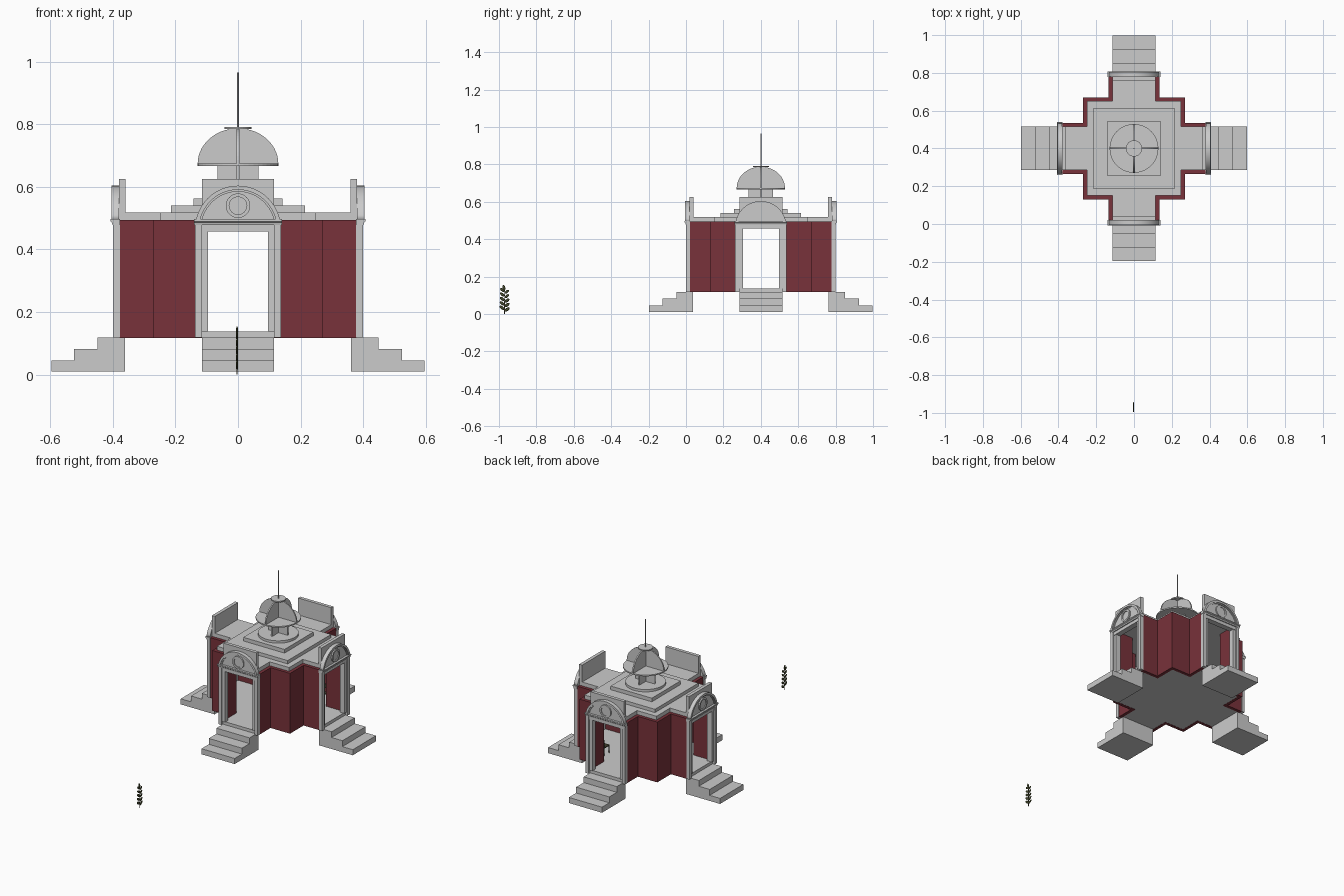
import bpy, bmesh, math
from mathutils import Matrix, Vector

if "Cube" in bpy.data.objects:
    bpy.data.objects.remove(bpy.data.objects["Cube"])

CENTRE = Matrix.Translation((0, 0.4, 0))


def material(name, rgb):
    m = bpy.data.materials.new(name)
    m.diffuse_color = (*rgb, 1)
    m.use_nodes = True
    m.node_tree.nodes["Principled BSDF"].inputs["Base Color"].default_value = m.diffuse_color
    return m


MAROON = material("maroon_paint", (0.19, 0.032, 0.043))
LEAF = material("leaf_green", (0.07, 0.08, 0.03))
STEM = material("stem_brown", (0.05, 0.045, 0.025))


def place(name, me, mat=None, turns=1, base=CENTRE):
    """Link the mesh once, or as copies turned by quarter turns around the pavilion."""
    if mat:
        me.materials.append(mat)
    obs = []
    for i in range(turns):
        ob = bpy.data.objects.new(name if turns == 1 else f"{name}_{i + 1}", me)
        ob.matrix_world = base @ Matrix.Rotation(i * math.pi / 2, 4, 'Z')
        bpy.context.collection.objects.link(ob)
        obs.append(ob)
    return obs


def prism(name, pts, plane, a, b, **kw):
    """Extrude a closed 2D profile in the given plane from a to b."""
    put = {'xy': lambda u, v: (u, v, a), 'xz': lambda u, v: (u, a, v),
           'yz': lambda u, v: (a, u, v)}[plane]
    axis = {'xy': (0, 0, 1), 'xz': (0, 1, 0), 'yz': (1, 0, 0)}[plane]
    bm = bmesh.new()
    f = bm.faces.new([bm.verts.new(put(u, v)) for u, v in pts])
    ext = bmesh.ops.extrude_face_region(bm, geom=[f], use_keep_orig=True)
    bmesh.ops.translate(bm, vec=Vector(axis) * (b - a),
                        verts=[g for g in ext['geom'] if isinstance(g, bmesh.types.BMVert)])
    bmesh.ops.recalc_face_normals(bm, faces=bm.faces)
    me = bpy.data.meshes.new(name)
    bm.to_mesh(me)
    bm.free()
    return place(name, me, **kw)


def box(name, x0, x1, y0, y1, z0, z1, **kw):
    return prism(name, [(x0, y0), (x1, y0), (x1, y1), (x0, y1)], 'xy', z0, z1, **kw)


def arc(r, cz, a0, a1, n=24, cx=0):
    return [(cx + r * math.cos(math.radians(a0 + (a1 - a0) * i / n)),
             cz + r * math.sin(math.radians(a0 + (a1 - a0) * i / n))) for i in range(n + 1)]


def circle(r, cz=0, n=32):
    return arc(r, cz, 0, 360, n)[:-1]


def plus(core, arm, reach):
    """Cross-shaped footprint."""
    q = [(arm, -reach), (arm, -core), (core, -core), (core, -arm), (reach, -arm)]
    out = []
    for i in range(4):
        c, s = [(1, 0), (0, 1), (-1, 0), (0, -1)][i]
        out += [(x * c - y * s, x * s + y * c) for x, y in q]
    return out


# floor and corner walls
prism("floor", plus(0.262, 0.13, 0.385), 'xy', 0.118, 0.137)
prism("corner_wall",
      [(.135, -.38), (.135, -.27), (.27, -.27), (.27, -.135), (.38, -.135),
       (.38, -.115), (.25, -.115), (.25, -.25), (.115, -.25), (.115, -.38)],
      'xy', 0.117, 0.495, mat=MAROON, turns=4)

# stairs on the four sides
prism("stairs",
      [(-.362, .01), (-.597, .01), (-.597, .045), (-.525, .045), (-.525, .082),
       (-.45, .082), (-.45, .118), (-.362, .118)], 'yz', -0.115, 0.115, turns=4)

# doorways: pilasters, inner jambs, lintel, cornice
for side, s in (("left", -1), ("right", 1)):
    def sbox(name, x0, x1, *r):
        box(name, *sorted((s * x0, s * x1)), *r, turns=4)
    sbox(f"pilaster_{side}", 0.115, 0.137, -0.40, -0.378, 0.118, 0.49)
    sbox(f"door_jamb_{side}", 0.096, 0.115, -0.392, -0.36, 0.137, 0.459)
box("lintel", -0.115, 0.115, -0.395, -0.36, 0.457, 0.495, turns=4)
prism("cornice", [(-.378, .478), (-.401, .478), (-.403, .486), (-.408, .490),
                  (-.408, .497), (-.378, .497)], 'yz', -0.14, 0.14, turns=4)

# arched pediment with round medallion
bulge = arc(0.135, 0.468, 12, 168)
prism("tympanum", bulge, 'xz', -0.394, -0.38, turns=4)
for nm, ro, ri, front in (("arch_moulding", 0.137, 0.124, -0.405),
                          ("arch_inner_moulding", 0.124, 0.118, -0.399)):
    obs = prism(nm, arc(ro, 0.467, 12, 168) + arc(ri, 0.467, 168, 12),
                'xz', front, -0.38, turns=4)
    for p in obs[0].data.polygons:
        p.use_smooth = len(p.vertices) == 4 and abs(p.normal.y) < 0.5


def ring(name, ro, ri, cz, y0, y1, n=32):
    bm = bmesh.new()
    loops = []
    for r, y in ((ro, y0), (ro, y1), (ri, y1), (ri, y0)):
        loops.append([bm.verts.new((u, y, v)) for u, v in circle(r, cz, n)])
    for k in range(4):
        A, B = loops[k], loops[(k + 1) % 4]
        for i in range(n):
            j = (i + 1) % n
            bm.faces.new((A[i], A[j], B[j], B[i]))
    bmesh.ops.recalc_face_normals(bm, faces=bm.faces)
    me = bpy.data.meshes.new(name)
    bm.to_mesh(me)
    bm.free()
    place(name, me, turns=4)


ring("medallion_ring", 0.039, 0.028, 0.540, -0.402, -0.39)
prism("medallion", circle(0.028, 0.540), 'xz', -0.397, -0.39, turns=4)

# roof slab, parapets and stepped platform
prism("roof", plus(0.25, 0.115, 0.362), 'xy', 0.493, 0.519)
box("parapet", -0.115, 0.115, -0.381, -0.36, 0.493, 0.625, turns=4)
box("roof_step_lower", -0.215, 0.215, -0.215, 0.215, 0.519, 0.540)
box("roof_step_upper", -0.143, 0.143, -0.143, 0.143, 0.540, 0.563)

# open cupola made of discs and crossed plates
prism("drum_disc", circle(0.115, n=48), 'xy', 0.563, 0.578)
dome = arc(0.129, 0, 0, 180, 28)
dome = [(x, 0.674 + z * 0.88) for x, z in dome]
for nm, plane in (("across", 'xz'), ("along", 'yz')):
    prism(f"drum_plate_{nm}", [(-.066, .577), (.066, .577), (.066, .668), (-.066, .668)],
          plane, -0.004, 0.004)
    prism(f"dome_plate_{nm}", dome, plane, -0.004, 0.004)
prism("dome_disc", circle(0.129, n=48), 'xy', 0.667, 0.675)
prism("cap_disc", circle(0.043), 'xy', 0.785, 0.792)
prism("spire", circle(0.003, n=8), 'xy', 0.79, 0.966)

# small chair in the inner corner
CHAIR = Matrix.Translation((0.185, 0.56, 0.137))
box("chair_seat", -.028, .028, -.028, .028, .045, .050, mat=STEM, base=CHAIR)
box("chair_back", -.028, .028, .024, .028, .075, .10, mat=STEM, base=CHAIR)
for i, (x, y) in enumerate(((-1, -1), (1, -1), (-1, 1), (1, 1))):
    x, y = x * .026, y * .026
    box(f"chair_leg_{i + 1}", x - .002, x + .002, y - .002, y + .002, 0,
        .10 if y > 0 else .046, mat=STEM, base=CHAIR)

# leafy sprig standing in front
SPRIG = Matrix.Translation((-0.003, -0.97, 0))
prism("sprig_stem", [(-.002, 0), (.002, 0), (.0015, .13), (-.0015, .13)], 'yz',
      -0.0018, 0.0018, mat=STEM, base=SPRIG)


def leaf(name, y, z, angle, size):
    bm = bmesh.new()
    bmesh.ops.create_uvsphere(bm, u_segments=8, v_segments=6, radius=1)
    bmesh.ops.scale(bm, vec=(0.0035, size * 0.26, size / 2), verts=bm.verts)
    bmesh.ops.translate(bm, vec=(0, 0, size / 2), verts=bm.verts)
    me = bpy.data.meshes.new(name)
    bm.to_mesh(me)
    bm.free()
    place(name, me, mat=LEAF,
          base=SPRIG @ Matrix.Translation((0, y, z)) @ Matrix.Rotation(angle, 4, 'X'))


for i in range(5):
    size = 0.032 - 0.001 * i
    leaf(f"leaf_left_{i + 1}", -0.001, 0.024 + i * 0.024, math.radians(52), size)
    leaf(f"leaf_right_{i + 1}", 0.001, 0.015 + i * 0.024, math.radians(-52), size)
leaf("leaf_tip", 0, 0.126, math.radians(14), 0.030)
